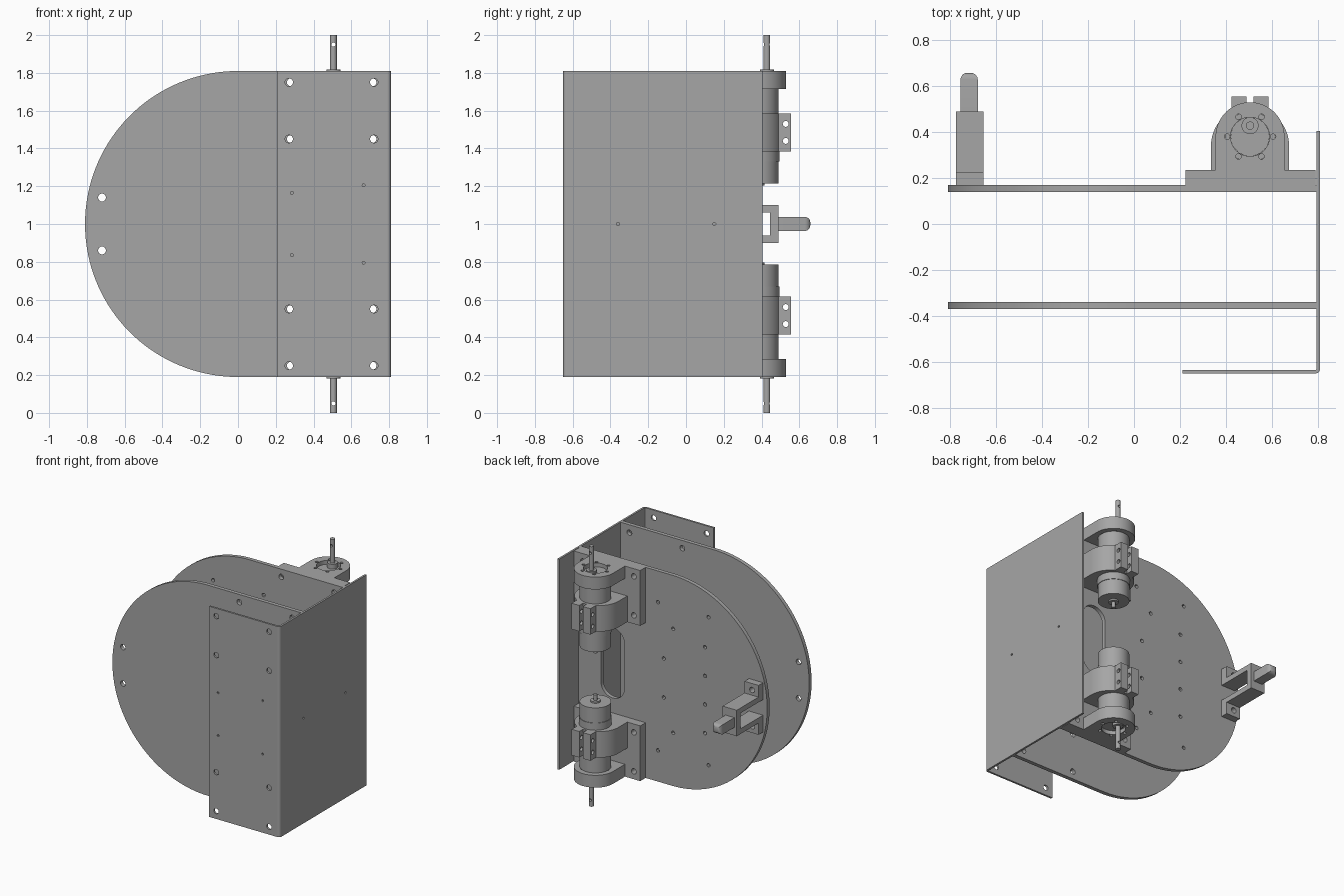
import bpy, bmesh
from math import sin, cos, pi, radians

if "Cube" in bpy.data.objects:
    bpy.data.objects.remove(bpy.data.objects["Cube"], do_unlink=True)

grey = bpy.data.materials.new("plain_grey")
grey.use_nodes = True
grey.diffuse_color = (0.38, 0.38, 0.38, 1)
grey.node_tree.nodes["Principled BSDF"].inputs["Base Color"].default_value = (0.38, 0.38, 0.38, 1)


def arc(cx, cy, r, start=0, end=360, n=32):
    """Points along an arc; a full turn leaves out the repeated last point."""
    steps = n if end - start == 360 else n - 1
    angles = [radians(start + (end - start) * i / steps) for i in range(n)]
    return [(cx + r * cos(a), cy + r * sin(a)) for a in angles]


def rect(u0, u1, v0, v1):
    return [(u0, v0), (u1, v0), (u1, v1), (u0, v1)]


def evaluated_mesh(obj):
    bpy.context.view_layer.update()
    graph = bpy.context.evaluated_depsgraph_get()
    return bpy.data.meshes.new_from_object(obj.evaluated_get(graph))


def solid(name, axis, w0, w1, outline, holes=()):
    """Extrude a holed profile along an axis: x uses (y, z), y uses (x, z), z uses (x, y)."""
    curve = bpy.data.curves.new(name, "CURVE")
    curve.dimensions = "2D"
    curve.fill_mode = "BOTH"
    curve.extrude = abs(w1 - w0) / 2
    for loop in [outline, *holes]:
        spline = curve.splines.new("POLY")
        spline.points.add(len(loop) - 1)
        for point, (u, v) in zip(spline.points, loop):
            point.co = (u, v, 0, 1)
        spline.use_cyclic_u = True
    temp = bpy.data.objects.new(name + "_profile", curve)
    bpy.context.collection.objects.link(temp)
    mesh = evaluated_mesh(temp)
    bpy.data.objects.remove(temp)
    bpy.data.curves.remove(curve)

    mid = (w0 + w1) / 2
    for vert in mesh.vertices:
        u, v, w = vert.co
        w += mid
        vert.co = {"x": (w, u, v), "y": (u, w, v), "z": (u, v, w)}[axis]
    bm = bmesh.new()
    bm.from_mesh(mesh)
    bmesh.ops.remove_doubles(bm, verts=bm.verts, dist=0.00005)
    bmesh.ops.recalc_face_normals(bm, faces=bm.faces)
    bm.to_mesh(mesh)
    bm.free()
    obj = bpy.data.objects.new(name, mesh)
    bpy.context.collection.objects.link(obj)
    finish(obj)
    return obj


def finish(obj):
    mesh = obj.data
    mesh.name = obj.name
    mesh.materials.clear()
    mesh.materials.append(grey)
    for poly in mesh.polygons:
        poly.use_smooth = True
    mesh.set_sharp_from_angle(angle=radians(30))


def rod(name, x, y, r, z0, z1, n=32):
    return solid(name, "z", z0, z1, arc(x, y, r, n=n))


def bake(obj):
    """Apply the modifiers of a part."""
    mesh = evaluated_mesh(obj)
    obj.modifiers.clear()
    obj.data = mesh
    finish(obj)


def mirrored(points):
    """Hole centres above and below the mid height."""
    return [(x, 1 + s * h) for x, h in points for s in (1, -1)]


def holes_at(points, r, n=16):
    return [arc(x, z, r, n=n) for x, z in points]


# Hole patterns
bolt_points = mirrored([(x, h) for x in (0.27, 0.72) for h in (0.75, 0.45)])
bolts = holes_at(bolt_points, 0.021)
caster_bolts = holes_at(mirrored([(-0.72, 0.14)]), 0.021)
pilot_holes = holes_at(mirrored([(0.285, 0.165), (0.665, 0.205)]), 0.008, 10)
small_holes = holes_at(mirrored([(0.12, 0.57), (-0.31, 0.57), (-0.28, 0.33),
                                 (-0.28, 0.11), (0.07, 0.15), (-0.01, 0.4)]), 0.014, 12)

# Two round-ended plates; the rear one has a long slot
plate = [(0.795, 0.19), (0.795, 1.81)] + arc(0, 1, 0.81, 90, 270, 72)
slot = arc(0.505, 1.17, 0.1, 0, 180, 20) + arc(0.505, 0.83, 0.1, 180, 360, 20)
solid("front_plate", "y", -0.37, -0.34, plate, bolts + caster_bolts)
solid("rear_plate", "y", 0.14, 0.17, plate, bolts + caster_bolts + small_holes + [slot])

# Bent side panel with front flange
solid("side_panel", "x", 0.795, 0.81, rect(-0.63, 0.405, 0.19, 1.81),
      holes_at([(-0.36, 1), (0.15, 1)], 0.008, 10))
solid("front_flange", "y", -0.65, -0.635, rect(0.21, 0.79, 0.19, 1.81), bolts + pilot_holes)
solid("panel_bend", "z", 0.19, 1.81,
      arc(0.79, -0.63, 0.02, -90, 0, 10) + arc(0.79, -0.63, 0.005, -90, 0, 10)[::-1])

# Two motor units, mirrored about the mid height
MX, MY, SHAFT_Y = 0.505, 0.38, 0.428
for side, s in (("upper", 1), ("lower", -1)):
    def z(h):
        return 1 + s * h

    # Bolted base and rounded end mount
    base_bolts = [(0.28 if x < 0.5 else 0.712, pz) for x, pz in bolt_points if (pz - 1) * s > 0]
    solid(side + "_mount_base", "y", 0.17, 0.235,
          rect(0.225, 0.79, *sorted((z(0.385), z(0.81)))), holes_at(base_bolts, 0.021))
    screw_holes = [arc(*p, 0.012, n=12) for p in arc(MX, MY, 0.1, n=6)]
    solid(side + "_end_mount", "z", z(0.715), z(0.81),
          [(MX - 0.15, 0.235), (MX + 0.15, 0.235)] + arc(MX, MY, 0.15, 0, 180, 36),
          screw_holes + [arc(MX, MY, 0.085)])

    # Clamp with a pair of drilled ears
    solid(side + "_clamp", "z", z(0.385), z(0.585),
          [(MX - 0.17, 0.235), (MX + 0.17, 0.235)] + arc(MX, 0.34, 0.17, 0, 180, 36))
    for tag, x0 in (("right", 0.425), ("left", 0.52)):
        solid(side + "_clamp_ear_" + tag, "x", x0, x0 + 0.065,
              rect(0.46, 0.555, *sorted((z(0.385), z(0.585)))),
              holes_at([(0.528, z(0.44)), (0.528, z(0.53))], 0.016))

    # Motor body, band, rear boss and pin
    rod(side + "_motor_body", MX, MY, 0.11, z(0.215), z(0.715), 48)
    rod(side + "_motor_band", MX, MY, 0.114, z(0.33), z(0.385), 48)
    rod(side + "_motor_face", MX, MY, 0.0845, z(0.715), z(0.78))
    rod(side + "_rear_boss", MX, MY, 0.035, z(0.203), z(0.215))
    rod(side + "_rear_pin", MX, MY, 0.014, z(0.16), z(0.203), 16)

    # Output collar and cross-drilled shaft
    rod(side + "_shaft_collar", MX, SHAFT_Y, 0.037, z(0.78), z(0.817))
    shaft = rod(side + "_output_shaft", MX, SHAFT_Y, 0.018, z(0.8), z(1.0), 24)
    drill = solid("drill", "y", 0.38, 0.48, arc(MX, z(0.95), 0.011, n=12))
    drill.hide_render = True
    cut = shaft.modifiers.new("cross_hole", "BOOLEAN")
    cut.operation = "DIFFERENCE"
    cut.solver = "EXACT"
    cut.object = drill
    bake(shaft)
    bpy.data.objects.remove(drill)

# Rear stand: drilled foot, open yoke and rounded stem
solid("stand_foot_upper", "y", 0.17, 0.225, rect(-0.775, -0.655, 1.06, 1.19), caster_bolts[:1])
solid("stand_foot_lower", "y", 0.17, 0.225, rect(-0.775, -0.655, 0.81, 0.94), caster_bolts[1:])
solid("stand_yoke", "x", -0.775, -0.655,
      [(0.17, 0.9), (0.49, 0.9), (0.49, 1.1), (0.17, 1.1),
       (0.17, 1.06), (0.445, 1.06), (0.445, 0.94), (0.17, 0.94)])
stem = solid("stand_stem", "x", -0.755, -0.68, rect(0.485, 0.658, 0.963, 1.038))
weight = stem.data.attributes.new("bevel_weight_edge", "FLOAT", "EDGE")
for edge in stem.data.edges:
    if all(stem.data.vertices[i].co.y > 0.6 for i in edge.vertices):
        weight.data[edge.index].value = 1
bevel = stem.modifiers.new("round_tip", "BEVEL")
bevel.limit_method = "WEIGHT"
bevel.width = 0.03
bevel.segments = 5
bake(stem)
